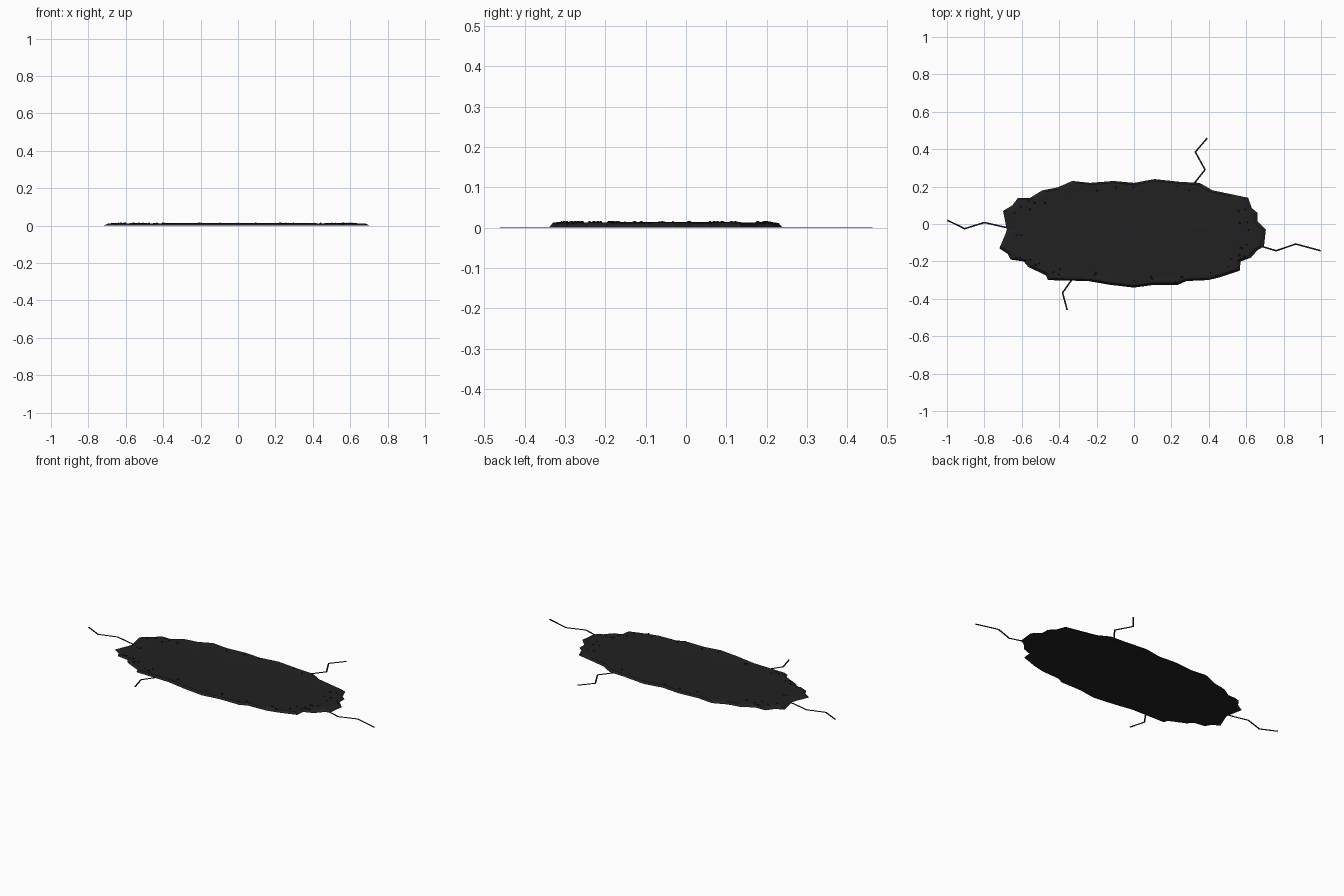
import bpy, bmesh, math, random
from mathutils import Vector, Matrix

if "Cube" in bpy.data.objects:
    bpy.data.objects.remove(bpy.data.objects["Cube"])

random.seed(4)

def material(name, v):
    m = bpy.data.materials.new(name)
    m.diffuse_color = (v, v, v, 1)
    m.use_nodes = True
    m.node_tree.nodes["Principled BSDF"].inputs["Base Color"].default_value = m.diffuse_color
    return m

asphalt = material("dark asphalt", 0.0155)
crack_black = material("crack black", 0.008)
stone = material("black gravel", 0.006)

def finish(bm, name, mat):
    bmesh.ops.recalc_face_normals(bm, faces=bm.faces)
    me = bpy.data.meshes.new(name)
    bm.to_mesh(me)
    bm.free()
    me.materials.append(mat)
    ob = bpy.data.objects.new(name, me)
    bpy.context.collection.objects.link(ob)
    return ob

# Ragged outline of the patch, clockwise from the left tip
outline = [(-.72, -.13), (-.69, -.06), (-.68, -.03), (-.70, .07), (-.65, .10), (-.62, .14),
           (-.555, .14), (-.49, .18), (-.41, .195), (-.33, .23), (-.235, .22), (-.11, .23),
           (0, .22), (.11, .24), (.25, .225), (.35, .22), (.42, .18), (.54, .155),
           (.61, .14), (.63, .085), (.66, .06), (.66, .015), (.705, -.03), (.695, -.12),
           (.66, -.14), (.625, -.18), (.57, -.2), (.565, -.25), (.46, -.285), (.395, -.30),
           (.28, -.305), (.235, -.325), (.11, -.325), (0, -.34), (-.13, -.325), (-.245, -.305),
           (-.46, -.30), (-.47, -.275), (-.565, -.23), (-.59, -.2), (-.66, -.19), (-.675, -.16)]
centre = Vector((0, -.05, 0))

# Patch: flared edge, raised rim and slightly dished floor
bm = bmesh.new()
rings = []
for scale, z, jitter in ((1, 0, 0), (.965, .012, .001), (.93, .0135, .0015), (.85, .012, .0005), (.45, .011, 0)):
    ring = []
    for x, y in outline:
        p = centre + (Vector((x, y, 0)) - centre) * scale
        p.z = z + random.uniform(-jitter, jitter)
        ring.append(bm.verts.new(p))
    rings.append(ring)
n = len(outline)
for a, b in zip(rings, rings[1:]):
    for i in range(n):
        j = (i + 1) % n
        bm.faces.new((a[i], a[j], b[j], b[i]))
bm.faces.new(rings[0])
hub = bm.verts.new(centre + Vector((0, 0, .011)))
for i in range(n):
    bm.faces.new((rings[-1][i], rings[-1][(i + 1) % n], hub))
finish(bm, "asphalt_patch", asphalt)

# Gravel crumbs scattered along the rim
bm = bmesh.new()
for k in range(44):
    x, y = outline[random.randrange(n)]
    p = centre + (Vector((x, y, 0)) - centre) * random.uniform(.84, .96)
    p.z = .012
    r = random.uniform(.004, .008)
    m = (Matrix.Translation(p) @ Matrix.Rotation(random.uniform(0, math.pi), 4, 'Z')
         @ Matrix.Diagonal((r, r * random.uniform(.7, 1.2), .005, 1)))
    bmesh.ops.create_icosphere(bm, subdivisions=1, radius=1, matrix=m)
finish(bm, "rim_gravel", stone)

# Zigzag cracks: thin mitred strips running out from the patch
def crack(name, pts, width=.008, height=.002):
    pts = [Vector(p) for p in pts]
    bm = bmesh.new()
    left, right = [], []
    for i, p in enumerate(pts):
        d0 = (p - pts[max(i - 1, 0)]).normalized()
        d1 = (pts[min(i + 1, len(pts) - 1)] - p).normalized()
        d = (d0 + d1).normalized()
        edge = d1 if d1.length else d0
        side = Vector((-d.y, d.x)) * (width / 2 / max(.5, d.dot(edge)))
        left.append(bm.verts.new((*(p + side), 0)))
        right.append(bm.verts.new((*(p - side), 0)))
    for i in range(len(pts) - 1):
        bm.faces.new((left[i], right[i], right[i + 1], left[i + 1]))
    top = bmesh.ops.extrude_face_region(bm, geom=bm.faces[:])
    bmesh.ops.translate(bm, vec=(0, 0, height),
                        verts=[v for v in top["geom"] if isinstance(v, bmesh.types.BMVert)])
    finish(bm, name, crack_black)

crack("crack_left", [(-.67, -.02), (-.70, -.015), (-.80, .008), (-.905, -.025), (-.998, .02)])
crack("crack_right", [(.66, -.115), (.69, -.122), (.76, -.143), (.865, -.107), (.998, -.143)])
crack("crack_back", [(.30, .19), (.38, .29), (.328, .385), (.392, .46)])
crack("crack_front", [(-.32, -.28), (-.382, -.368), (-.357, -.46)])
